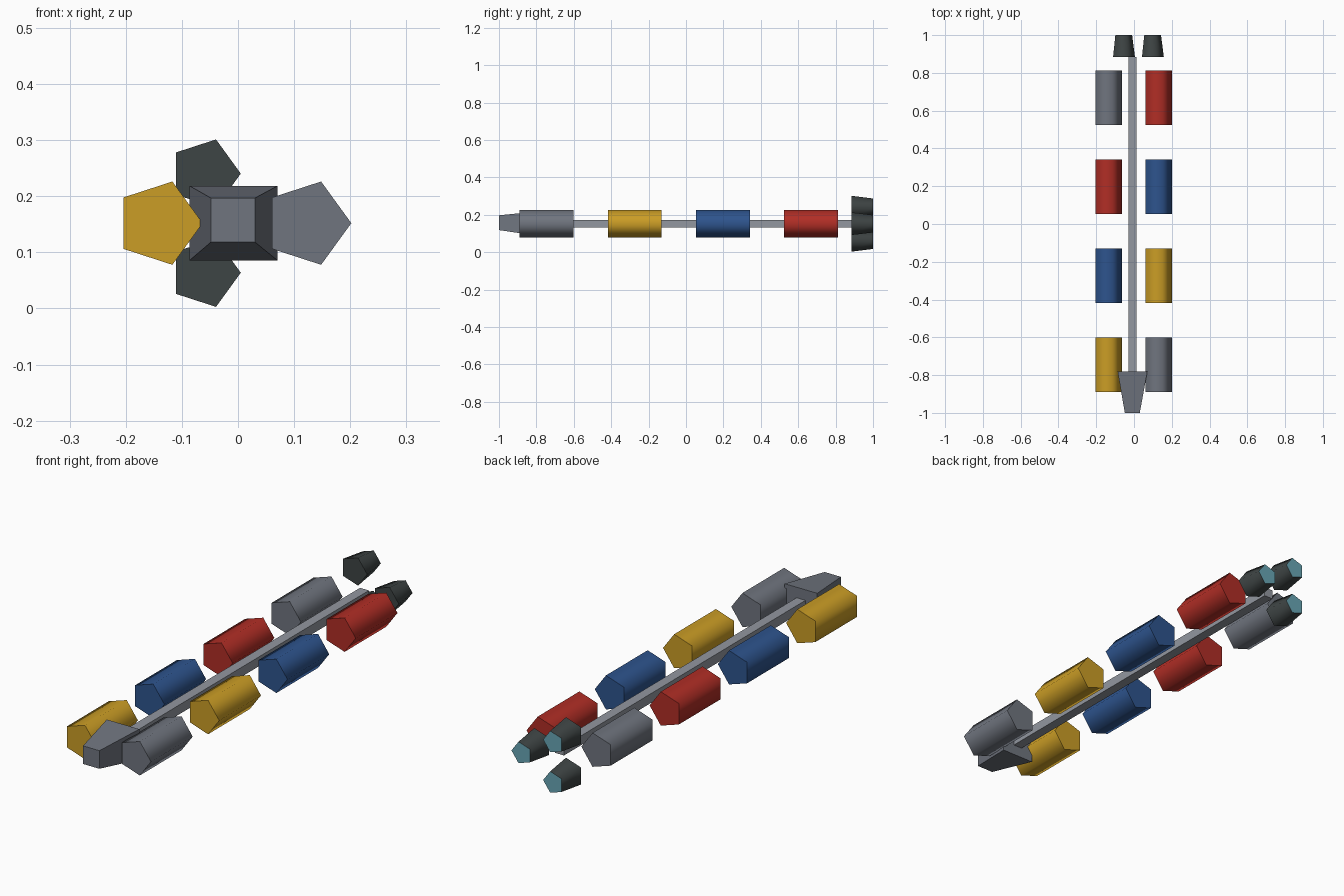
import bpy, bmesh
from math import cos, sin, radians

if "Cube" in bpy.data.objects:
    bpy.data.objects.remove(bpy.data.objects["Cube"])


def material(name, rgb):
    m = bpy.data.materials.new(name)
    m.use_nodes = True
    m.diffuse_color = (*rgb, 1)
    m.node_tree.nodes["Principled BSDF"].inputs["Base Color"].default_value = (*rgb, 1)
    return m


GREY = material("slate grey", (0.162, 0.178, 0.212))
LIGHT = material("light grey", (0.29, 0.31, 0.35))
YELLOW = material("yellow", (0.60, 0.34, 0.019))
RED = material("red", (0.44, 0.027, 0.019))
BLUE = material("blue", (0.027, 0.089, 0.27))
DARK = material("dark grey", (0.048, 0.058, 0.058))
GLOW = material("exhaust blue", (0.14, 0.38, 0.46))

AXIS_X, AXIS_Z = -0.008, 0.152   # centre line of the ship


def loft(name, front, back, y0, y1, mats, smooth=False):
    """Join two (x, z) outlines along y; a second material goes on the back cap."""
    bm = bmesh.new()
    a = [bm.verts.new((x, y0, z)) for x, z in front]
    b = [bm.verts.new((x, y1, z)) for x, z in back]
    n = len(a)
    for i in range(n):
        j = (i + 1) % n
        bm.faces.new((a[i], a[j], b[j], b[i])).smooth = smooth
    caps = [bm.faces.new(a[::-1]), bm.faces.new(b)]
    caps[1].material_index = len(mats) - 1
    for cap in caps:
        for e in cap.edges:
            e.smooth = False
    bmesh.ops.recalc_face_normals(bm, faces=bm.faces)
    me = bpy.data.meshes.new(name)
    bm.to_mesh(me)
    bm.free()
    for m in mats:
        me.materials.append(m)
    ob = bpy.data.objects.new(name, me)
    bpy.context.collection.objects.link(ob)
    return ob


def pentagon(x, z, r):
    return [(x + r * cos(radians(72 * i)), z + r * sin(radians(72 * i))) for i in range(5)]


def rect(x, z, w, h):
    return [(x + sx * w / 2, z + sz * h / 2) for sx, sz in ((-1, -1), (1, -1), (1, 1), (-1, 1))]


# Spine beam and tapered nose
beam = rect(AXIS_X, AXIS_Z, 0.043, 0.041)
loft("spine", beam, beam, -0.79, 0.884, [LIGHT])
loft("nose", rect(-0.009, 0.1575, 0.079, 0.079), rect(AXIS_X, AXIS_Z, 0.157, 0.133),
     -1.0, -0.782, [GREY])

# Two rows of cargo pods, front to back
rows = {"right": (-0.141, [YELLOW, BLUE, RED, GREY]),
        "left": (0.124, [GREY, YELLOW, BLUE, RED])}
for side, (x, colours) in rows.items():
    outline = pentagon(x, AXIS_Z, 0.078)
    for i, colour in enumerate(colours):
        y = -0.745 + 0.471 * i
        loft(f"{side}_cargo_pod_{i + 1}", outline, outline, y - 0.144, y + 0.144, [colour], True)

# Three engines around the tail, with glowing rear caps
for i in range(3):
    t = radians(120 * i)
    x, z = AXIS_X + 0.102 * cos(t), AXIS_Z + 0.102 * sin(t)
    loft(f"engine_{i + 1}", pentagon(x, z, 0.064), pentagon(x, z, 0.049),
         0.884, 1.0, [DARK, GLOW], True)
